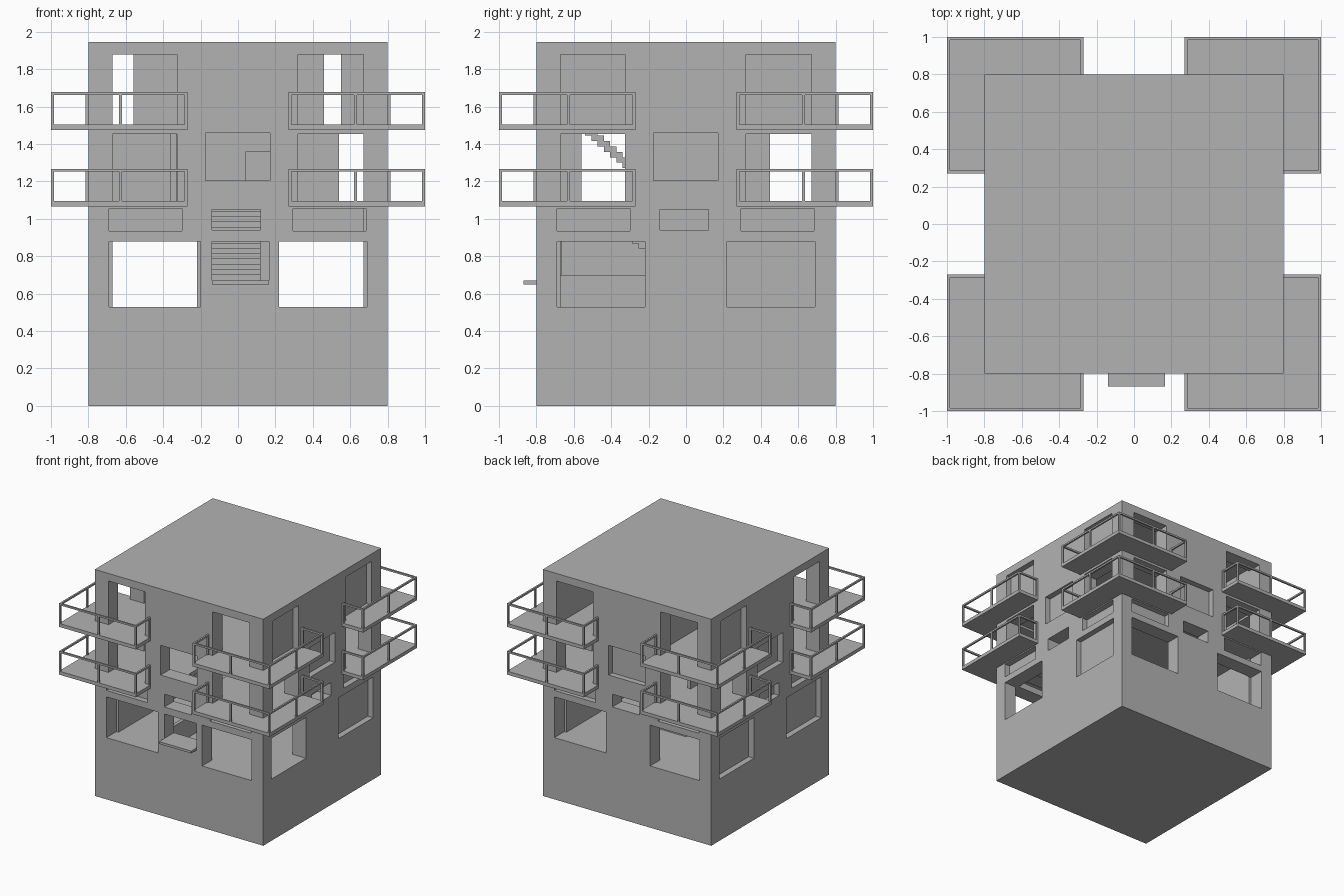
import bpy, bmesh
from math import radians
from mathutils import Matrix, Vector

cube = bpy.data.objects.get("Cube")
if cube:
    bpy.data.objects.remove(cube, do_unlink=True)

mat = bpy.data.materials.new("concrete_grey")
mat.use_nodes = True
GREY = (0.45, 0.45, 0.45, 1)
mat.diffuse_color = GREY
mat.node_tree.nodes["Principled BSDF"].inputs["Base Color"].default_value = GREY

HALF, TOP, WALL = 0.8, 1.945, 0.13
IN = HALF - WALL
# floor and ceiling height of each storey
STOREYS = [(0.53, 1.06), (1.095, 1.475), (1.505, 1.9)]


def add_box(bm, x, y, z, turn=0):
    """Add a box from three (low, high) ranges, turned in quarter turns about z."""
    size = [r[1] - r[0] for r in (x, y, z)]
    mid = Vector([(r[0] + r[1]) / 2 for r in (x, y, z)])
    m = (Matrix.Rotation(radians(90 * turn), 4, 'Z') @ Matrix.Translation(mid)
         @ Matrix.Diagonal((*size, 1)))
    bmesh.ops.create_cube(bm, size=1, matrix=m)


def finish(bm, name):
    me = bpy.data.meshes.new(name)
    bm.to_mesh(me)
    bm.free()
    me.materials.append(mat)
    ob = bpy.data.objects.new(name, me)
    bpy.context.collection.objects.link(ob)
    return ob


def boxes(name, *parts):
    bm = bmesh.new()
    for p in parts:
        add_box(bm, *p)
    return finish(bm, name)


# solid block that gets hollowed out
building = boxes("building", ((-HALF, HALF), (-HALF, HALF), (0, TOP)))

# rooms and stair holes
cut = bmesh.new()
for low, high in STOREYS:
    add_box(cut, (-IN, IN), (-IN, IN), (low, high))
add_box(cut, (-0.14, 0.12), (-0.5, -0.15), (1.0, 1.15))
add_box(cut, (-0.3, -0.18), (-0.54, -0.25), (1.45, 1.55))


def opening(side, a, z, through):
    depth = WALL + 0.005 if through else 0.05
    add_box(cut, a, (-HALF - 0.05, -HALF + depth), z, side)


# openings; sides run front, right, back, left
FRONT, RIGHT, BACK, LEFT = range(4)
for side in range(4):
    ends = side in (FRONT, BACK)
    near_wide = -0.2 if ends else -0.22
    # large ground windows
    opening(side, (-0.69, near_wide), (0.53, 0.88), ends or side == RIGHT)
    opening(side, (0.22, 0.69), (0.53, 0.88), ends)
    # high strip windows
    opening(side, (-0.69, -0.3), (0.935, 1.055), False)
    opening(side, (-0.14, 0.12), (0.94, 1.05), side != LEFT)
    opening(side, (0.295, 0.685), (0.935, 1.055), ends)
    # middle window
    opening(side, (-0.175, 0.172), (1.205, 1.46), side == FRONT)
    # balcony doors
    for a in ((-0.67, -0.325), (0.32, 0.67)):
        opening(side, a, (1.095, 1.455), True)
        opening(side, a, (1.505, 1.88), ends or (side == LEFT and a[0] > 0))
# entrance
opening(FRONT, (-0.14, 0.165), (0.67, 0.88), True)

cutter = finish(cut, "cutter")
cutter.hide_render = True
mod = building.modifiers.new("openings", 'BOOLEAN')
mod.operation = 'DIFFERENCE'
mod.solver = 'EXACT'
mod.use_self = True
mod.object = cutter
bpy.context.view_layer.objects.active = building
bpy.ops.object.modifier_apply(modifier=mod.name)
bpy.data.objects.remove(cutter, do_unlink=True)

# entrance ledge
boxes("entrance_ledge", ((-0.14, 0.165), (-0.87, -0.79), (0.65, 0.67)))

# inner partitions
boxes("ground_partition", ((-0.2, -0.17), (-IN, -0.22), (0.53, 0.7)))
z = STOREYS[1]
boxes("middle_partitions",
      ((-IN, 0.54), (0, 0.03), z),
      ((-0.36, -0.33), (-IN, -0.56), z),
      ((-0.36, -0.33), (0.03, 0.45), z),
      ((0.04, 0.17), (-0.3, -0.27), (z[0], 1.36)))
z = STOREYS[2]
boxes("upper_partitions",
      ((-0.56, 0.46), (0, 0.03), z),
      ((0.55, IN), (0.2, 0.23), z),
      ((-0.27, -0.24), (-IN, IN), z))


def stairs(name, x, y_start, y_end, z0, z1, count):
    """Thin stepped flight that climbs towards the front."""
    rise, run = (z1 - z0) / count, (y_start - y_end) / count
    parts = []
    for i in range(count):
        y, top = y_start - i * run, z0 + (i + 1) * rise
        parts.append((x, (y - run, y), (max(z0, top - 2 * rise), top)))
    boxes(name, *parts)


stairs("lower_stairs", (-0.14, 0.12), 0.2, -0.5, 0.53, 1.095, 20)
stairs("middle_stairs", (-0.3, -0.18), -0.07, -0.54, 1.095, 1.505, 14)

# corner balconies: slab around the corner, posts and handrail
END, W = 0.27, 0.015
for level, (bottom, floor) in enumerate(((1.065, 1.095), (1.475, 1.505))):
    rail = floor + 0.157
    for turn in range(4):
        tag = f"{('lower', 'upper')[level]}_{turn + 1}"
        boxes("balcony_slab_" + tag,
              ((END, 1), (-1, -HALF), (bottom, floor), turn),
              ((HALF, 1), (-HALF, -END), (bottom, floor), turn))
        parts = []
        edge = (1 - W, 1)
        front = (-1, -1 + W)
        for x in ((END, END + W), (0.62, 0.62 + W), edge):
            parts.append((x, front, (floor, rail), turn))
        for y in ((-0.62 - W, -0.62), (-END - W, -END)):
            parts.append((edge, y, (floor, rail), turn))
        # posts against the walls
        parts.append(((END, END + W), (-HALF - W, -HALF), (floor, rail), turn))
        parts.append(((HALF, HALF + W), (-END - W, -END), (floor, rail), turn))
        # handrails
        top = (rail, rail + W)
        parts += [((END, 1), front, top, turn),
                  (edge, (-1 + W, -END), top, turn),
                  ((END, END + W), (-1 + W, -HALF), top, turn),
                  ((HALF, 1 - W), (-END - W, -END), top, turn)]
        boxes("balcony_railing_" + tag, *parts)
